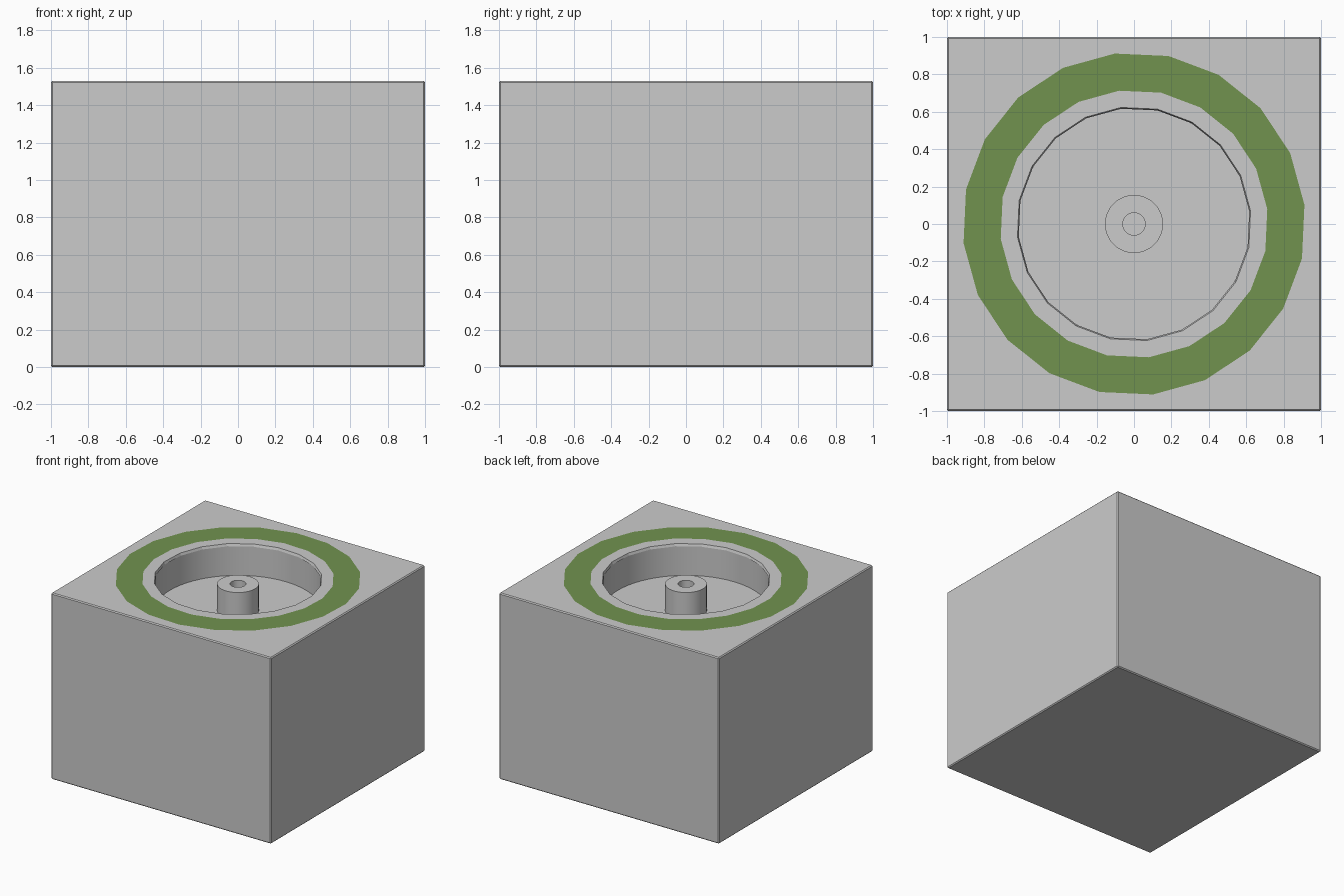
import bpy, bmesh, math

if "Cube" in bpy.data.objects:
    bpy.data.objects.remove(bpy.data.objects["Cube"])

H = 1.53          # block height
SIDES = 20        # low-poly ring
TWIST = math.radians(6.4)


def circle(bm, r, z, n, start=0.0):
    return [bm.verts.new((r * math.cos(start + math.tau * i / n),
                          r * math.sin(start + math.tau * i / n), z))
            for i in range(n)]


def bridge(bm, a, b, mat=0):
    # a = outer/upper loop, b = inner/lower loop
    n = len(a)
    for i in range(n):
        j = (i + 1) % n
        f = bm.faces.new((a[i], a[j], b[j], b[i]))
        f.material_index = mat


def finish(bm, name, mats=()):
    me = bpy.data.meshes.new(name)
    bm.to_mesh(me)
    bm.free()
    for m in mats:
        me.materials.append(m)
    ob = bpy.data.objects.new(name, me)
    bpy.context.collection.objects.link(ob)
    return ob


grey = bpy.data.materials.new("block_grey")
grey.diffuse_color = (0.8, 0.8, 0.8, 1)
grey.use_nodes = True
grey.node_tree.nodes["Principled BSDF"].inputs["Base Color"].default_value = grey.diffuse_color
green = bpy.data.materials.new("ring_green")
green.diffuse_color = (0.165, 0.29, 0.078, 1)
green.use_nodes = True
green.node_tree.nodes["Principled BSDF"].inputs["Base Color"].default_value = green.diffuse_color

# Block with slightly bevelled edges
bm = bmesh.new()
bmesh.ops.create_cube(bm, size=1)
for v in bm.verts:
    v.co = (v.co.x * 2, v.co.y * 2, (v.co.z + 0.5) * H)
bmesh.ops.bevel(bm, geom=bm.edges[:], offset=0.008, segments=1, affect='EDGES')

# Open the top face and refill it around the green ring
top = max(bm.faces, key=lambda f: f.calc_center_median().z)
square = list(top.edges)
bmesh.ops.delete(bm, geom=[top], context='FACES_ONLY')
outer = circle(bm, 0.917, H, SIDES, TWIST)
inner = circle(bm, 0.717, H, SIDES, TWIST)
lip = circle(bm, 0.627, H, SIDES, TWIST)
skirt = circle(bm, 0.62, H - 0.02, SIDES, TWIST)
bridge(bm, outer, inner, 1)
bridge(bm, inner, lip)
bridge(bm, lip, skirt)
rim = [bm.edges.get((outer[i], outer[(i + 1) % SIDES])) for i in range(SIDES)]
fill = bmesh.ops.triangle_fill(bm, edges=square + rim, use_beauty=True,
                               normal=(0, 0, 1))
for f in fill["geom"]:
    if isinstance(f, bmesh.types.BMFace):
        f.normal_update()
        if f.normal.z < 0:
            f.normal_flip()
finish(bm, "block", (grey, green))

# Round pocket with a hollow centre post, as one turned profile
profile = [(0.62, H - 0.018), (0.62, 1.27), (0.155, 1.27),
           (0.155, 1.49), (0.06, 1.49), (0.06, 1.27)]
bm = bmesh.new()
loops = [circle(bm, r, z, 64) for r, z in profile]
for a, b in zip(loops, loops[1:]):
    bridge(bm, a, b)
bm.faces.new(loops[-1])
pocket = finish(bm, "pocket_and_post")
bpy.context.view_layer.objects.active = pocket
pocket.select_set(True)
bpy.ops.object.shade_smooth_by_angle(angle=math.radians(35))
